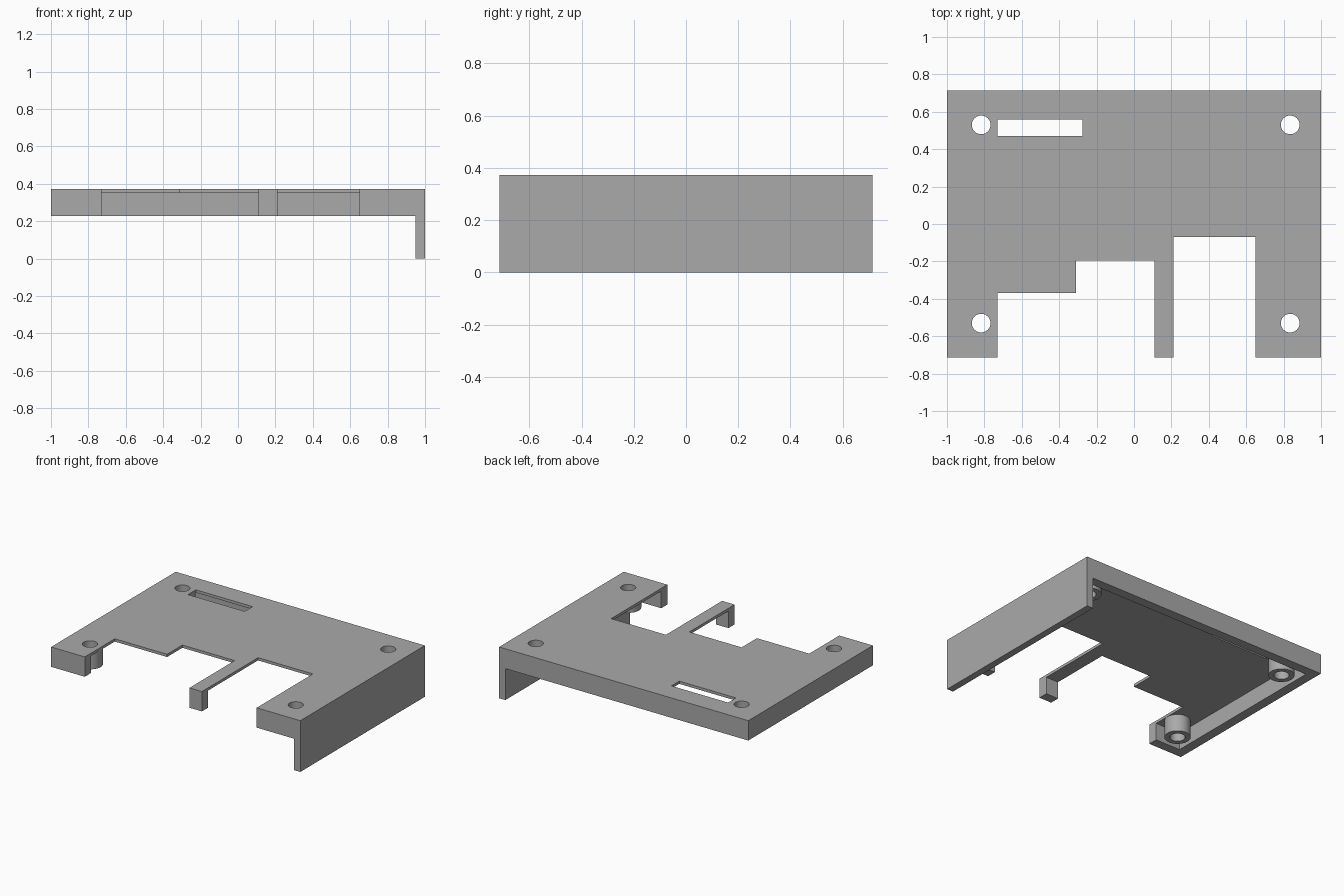
import bpy
from math import cos, sin, pi, radians

if "Cube" in bpy.data.objects:
    bpy.data.objects.remove(bpy.data.objects["Cube"], do_unlink=True)

grey = bpy.data.materials.new("plain grey")
grey.use_nodes = True
GREY = (0.4, 0.4, 0.4, 1)
grey.diffuse_color = GREY
grey.node_tree.nodes["Principled BSDF"].inputs["Base Color"].default_value = GREY

# Main dimensions
X, Y = 1.0, 0.714
TOP, UNDER, RIM = 0.372, 0.352, 0.228
WALL, SKIRT = 0.07, 0.05
HOLE_R, POST_R = 0.05, 0.086


def rect(x0, x1, y0, y1):
    return [(x0, y0), (x1, y0), (x1, y1), (x0, y1)]


def circle(x, y, r, n=40):
    return [(x + r * cos(2 * pi * i / n), y + r * sin(2 * pi * i / n)) for i in range(n)]


def slab(name, z0, z1, *loops):
    """Extrude closed outlines; loops inside the first become holes."""
    curve = bpy.data.curves.new(name, "CURVE")
    curve.dimensions = "2D"
    curve.fill_mode = "BOTH"
    curve.extrude = (z1 - z0) / 2
    for loop in loops:
        spline = curve.splines.new("POLY")
        spline.points.add(len(loop) - 1)
        for point, (x, y) in zip(spline.points, loop):
            point.co = (x, y, 0, 1)
        spline.use_cyclic_u = True
    obj = bpy.data.objects.new(name, curve)
    obj.location.z = (z0 + z1) / 2
    bpy.context.collection.objects.link(obj)
    bpy.ops.object.select_all(action="DESELECT")
    obj.select_set(True)
    bpy.context.view_layer.objects.active = obj
    bpy.ops.object.convert(target="MESH")
    obj = bpy.context.object
    obj.name = name
    obj.data.materials.clear()
    obj.data.materials.append(grey)
    bpy.ops.object.mode_set(mode="EDIT")
    bpy.ops.mesh.select_all(action="SELECT")
    bpy.ops.mesh.remove_doubles(threshold=0.0001)
    bpy.ops.mesh.normals_make_consistent(inside=False)
    bpy.ops.object.mode_set(mode="OBJECT")
    bpy.ops.object.shade_smooth_by_angle(angle=radians(30))
    return obj


# Top plate with stepped front cut-outs, a slot and four screw holes
outline = [(-X, -Y), (-0.73, -Y), (-0.73, -0.37), (-0.31, -0.37), (-0.31, -0.195),
           (0.11, -0.195), (0.11, -Y), (0.21, -Y), (0.21, -0.07), (0.65, -0.07),
           (0.65, -Y), (X, -Y), (X, Y), (-X, Y)]
posts = {f"{end}_{side}": (x, y)
         for side, x in (("right", -0.817), ("left", 0.835))
         for end, y in (("front", -0.53), ("back", 0.53))}
slab("top_plate", UNDER, TOP, outline, rect(-0.73, -0.275, 0.47, 0.56),
     *[circle(x, y, HOLE_R) for x, y in posts.values()])

# Rim walls below the plate
inner = Y - WALL
slab("back_wall", RIM, UNDER, rect(-X, X, inner, Y))
slab("right_wall", RIM, UNDER, rect(-X, -X + WALL, -inner, inner))
slab("left_wall", RIM, UNDER, rect(X - SKIRT, X, -inner, inner))
for name, x0, x1 in (("front_right_wall", -X, -0.73), ("front_prong_tip", 0.11, 0.21),
                     ("front_left_wall", 0.65, X)):
    slab(name, RIM, UNDER, rect(x0, x1, -Y, -inner))

# Tall side skirt
slab("side_skirt", 0, RIM, rect(X - SKIRT, X, -Y, Y))

# Hollow screw posts
for name, (x, y) in posts.items():
    slab(name + "_screw_post", RIM, UNDER, circle(x, y, POST_R), circle(x, y, HOLE_R))
